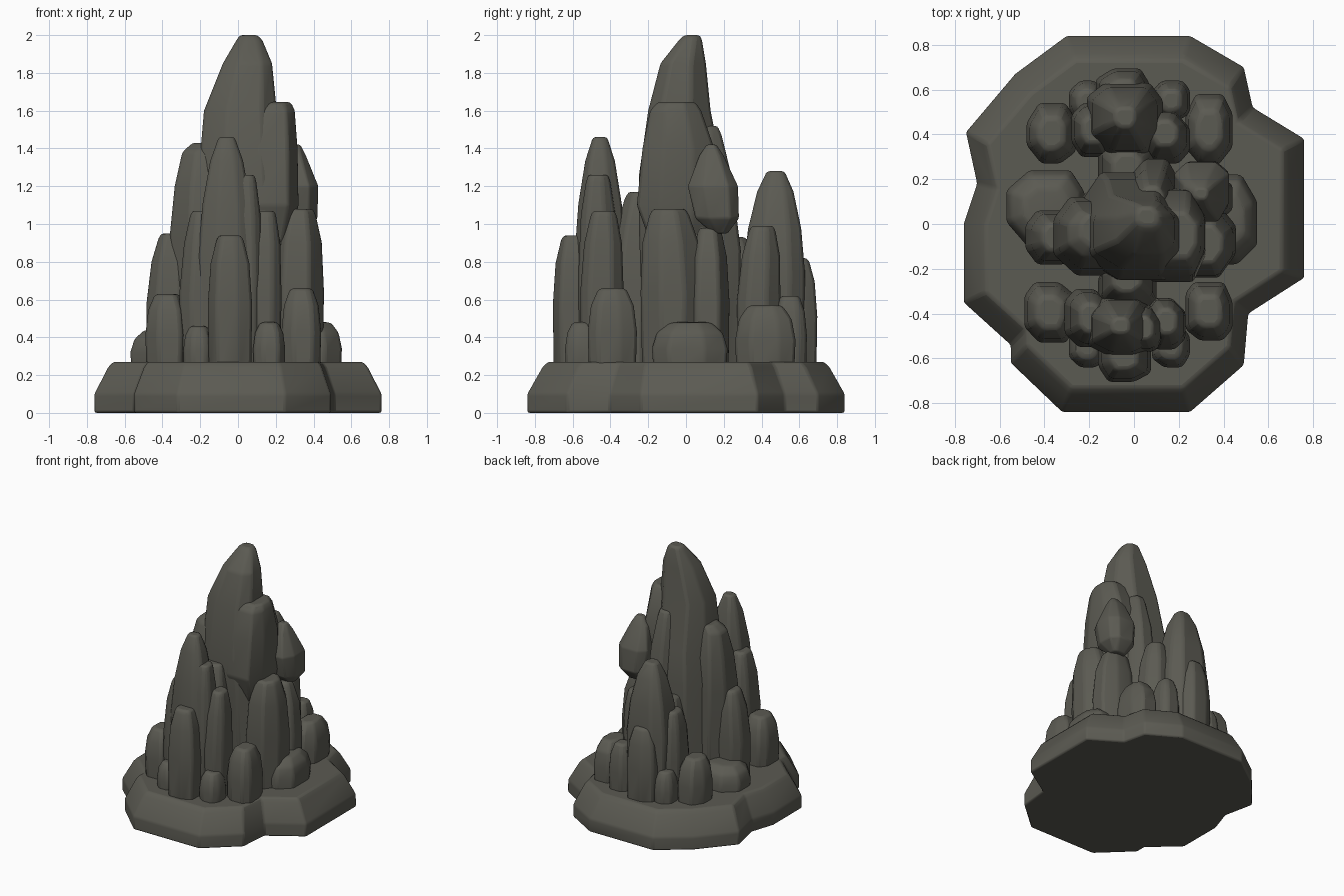
import bpy, bmesh, math, random

if "Cube" in bpy.data.objects:
    bpy.data.objects.remove(bpy.data.objects["Cube"])
random.seed(4)

stone = bpy.data.materials.new("dark olive stone")
stone.diffuse_color = (0.105, 0.103, 0.085, 1)
stone.use_nodes = True
stone.node_tree.nodes["Principled BSDF"].inputs["Base Color"].default_value = stone.diffuse_color


def finish(name, bm, bevel):
    bmesh.ops.recalc_face_normals(bm, faces=bm.faces)
    me = bpy.data.meshes.new(name)
    bm.to_mesh(me)
    bm.free()
    me.materials.append(stone)
    ob = bpy.data.objects.new(name, me)
    bpy.context.collection.objects.link(ob)
    mod = ob.modifiers.new("worn edges", 'BEVEL')
    mod.width = bevel
    mod.segments = 2
    mod.limit_method = 'ANGLE'
    mod.angle_limit = math.radians(22)
    bpy.ops.object.select_all(action='DESELECT')
    ob.select_set(True)
    bpy.context.view_layer.objects.active = ob
    bpy.ops.object.shade_smooth_by_angle(angle=math.radians(35))
    return ob


def skin(bm, rings):
    # join equal-length rings into a closed solid
    n = len(rings[0])
    vs = [[bm.verts.new(p) for p in r] for r in rings]
    for a, b in zip(vs, vs[1:]):
        for i in range(n):
            j = (i + 1) % n
            bm.faces.new((a[i], a[j], b[j], b[i]))
    bm.faces.new(vs[0][::-1])
    bm.faces.new(vs[-1])


# unit octagon (a box with cut corners)
C = 0.5
OCT = [(1, -C), (1, C), (C, 1), (-C, 1), (-1, C), (-1, -C), (-C, -1), (C, -1)]


def rock(name, sections, bevel=0.015):
    # sections: (z, x0, x1, y0, y1)
    bm = bmesh.new()
    jit = [random.uniform(-.16, .16) for _ in OCT]
    rings = []
    for z, x0, x1, y0, y1 in sections:
        ring = []
        for (u, v), k in zip(OCT, jit):
            if abs(u) < 1:
                u += k
            else:
                v += k
            ring.append(((x0 + x1) / 2 + u * (x1 - x0) / 2,
                         (y0 + y1) / 2 + v * (y1 - y0) / 2, z))
        rings.append(ring)
    skin(bm, rings)
    return finish(name, bm, bevel)


BLUNT = [(0, .95), (.5, 1), (.8, .87), (.96, .62), (1, .5)]
SHARP = [(0, .94), (.5, 1), (.72, .85), (.9, .58), (1, .28)]


def spire(name, x0, x1, y0, y1, top, profile=BLUNT, lean=(0, 0), z0=0.2):
    cx, cy, hx, hy = (x0 + x1) / 2, (y0 + y1) / 2, (x1 - x0) / 2, (y1 - y0) / 2
    secs = []
    for t, s in profile:
        k = max(0, t - .5) * 2
        ax, ay = cx + lean[0] * k, cy + lean[1] * k
        secs.append((z0 + t * (top - z0), ax - hx * s, ax + hx * s, ay - hy * s, ay + hy * s))
    return rock(name, secs)


# base slab with a sloped shoulder
outline = [(.25, .84), (-.30, .84), (-.53, .67), (-.75, .41), (-.70, .18), (-.76, 0),
           (-.76, -.35), (-.55, -.54), (-.55, -.62), (-.32, -.84), (.25, -.84),
           (.49, -.63), (.51, -.40), (.76, -.24), (.76, .38), (.53, .52), (.49, .70)]
bm = bmesh.new()
skin(bm, [[(x * s, y * s, z) for x, y in outline]
          for z, s in ((0, 1), (.1, 1), (.24, .905), (.27, .87))])
finish("base_slab", bm, .012)

# central peak and its shoulders
rock("main_peak", [(.2, -.26, .28, -.22, .22), (1.0, -.25, .27, -.25, .23),
                   (1.25, -.21, .23, -.25, .20), (1.6, -.18, .205, -.20, .13),
                   (1.85, -.08, .18, -.135, .105), (1.97, -.01, .13, -.04, .085),
                   (2.0, .01, .105, -.01, .075)])
rock("peak_right_shoulder", [(.85, .06, .27, -.17, .10), (1.1, .02, .32, -.26, .16),
                             (1.4, .04, .315, -.23, .15), (1.6, .06, .30, -.19, .08),
                             (1.645, .08, .28, -.15, .05)])
rock("peak_left_shoulder", [(.2, -.35, .0, -.2, .12), (.95, -.36, .0, -.23, .12),
                            (1.2, -.335, -.02, -.2, .1), (1.38, -.295, -.05, -.15, .06),
                            (1.43, -.24, -.08, -.1, .04)])
spire("peak_back_shoulder", -.02, .20, .0, .29, 1.52, lean=(-.01, -.05))
rock("hanging_boulder", [(.95, .25, .36, .14, .22), (1.03, .2, .42, .05, .28),
                         (1.2, .18, .425, .01, .275), (1.36, .22, .36, .07, .2),
                         (1.42, .27, .33, .11, .16)])
spire("front_saddle", -.16, .10, -.42, -.16, 1.17, lean=(0, .05))
spire("back_saddle", -.16, .10, .12, .42, .93, lean=(0, -.03))

# side pillars
spire("left_pillar", -.485, -.25, -.18, .06, .95, lean=(.02, 0))
spire("right_pillar", .18, .455, -.24, .10, 1.08, lean=(.01, -.02))
spire("right_back_pillar", .12, .44, .02, .23, .98)
spire("left_low_rock", -.57, -.22, -.10, .24, .44)
spire("right_low_rock", .28, .55, -.18, .22, .48)

# front cluster
spire("front_spire", -.21, .09, -.59, -.32, 1.46, SHARP, (.0, .0))
spire("front_spire_right", -.04, .13, -.57, -.36, 1.26)
spire("front_left_column", -.31, -.12, -.55, -.29, 1.07, lean=(.02, .0))
spire("front_right_column", .04, .23, -.56, -.33, 1.07, lean=(.01, .01))
spire("front_column", -.16, .075, -.705, -.48, .94)

# back cluster
spire("back_spire", -.21, .13, .30, .63, 1.28, SHARP, (.0, .01))
spire("back_right_column", .03, .25, .27, .50, .99, lean=(0, .02))
spire("back_left_column", -.28, -.08, .30, .54, .92)
spire("back_column", -.17, .07, .48, .695, .82)

# low rocks around both clusters
for name, x0, x1, y0, y1, top in (
        ("front_left_rock", -.49, -.26, -.53, -.26, .63),
        ("front_right_rock", .23, .44, -.52, -.26, .66),
        ("front_small_right", .08, .25, -.64, -.46, .48),
        ("front_small_left", -.29, -.13, -.64, -.46, .46),
        ("back_left_rock", -.48, -.26, .27, .54, .60),
        ("back_right_rock", .23, .44, .26, .58, .57),
        ("back_small_right", .08, .25, .46, .64, .62),
        ("back_small_left", -.29, -.13, .46, .64, .50)):
    spire(name, x0, x1, y0, y1, top)
